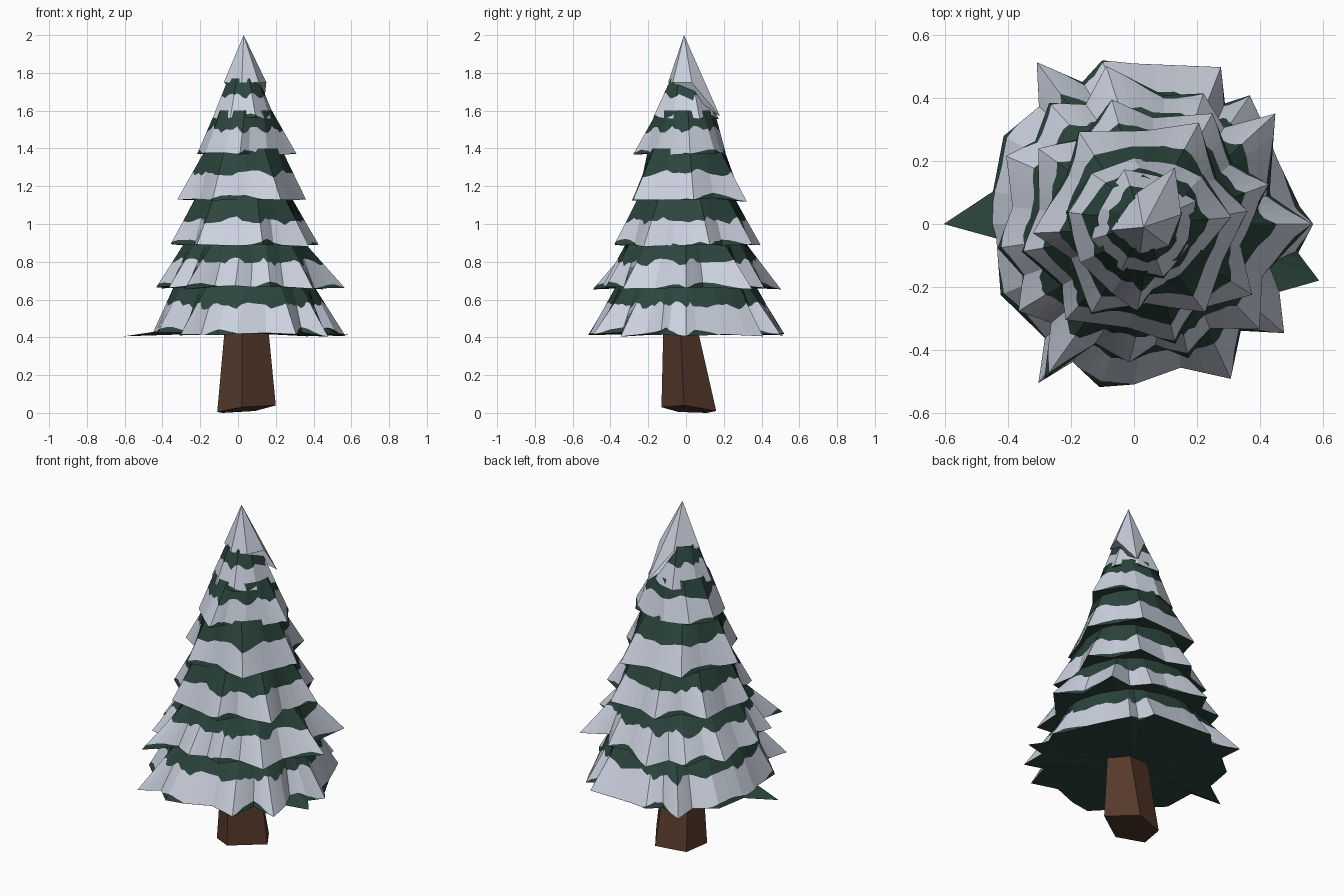
import bpy, bmesh, math, random
from mathutils import Vector

if "Cube" in bpy.data.objects:
    bpy.data.objects.remove(bpy.data.objects["Cube"])

random.seed(4)


def material(name, rgb):
    m = bpy.data.materials.new(name)
    m.diffuse_color = (*rgb, 1)
    m.use_nodes = True
    m.node_tree.nodes["Principled BSDF"].inputs["Base Color"].default_value = m.diffuse_color
    return m


GREEN = material("needle green", (0.025, 0.059, 0.047))
SNOW = material("snow", (0.60, 0.64, 0.74))
BARK = material("bark brown", (0.092, 0.042, 0.024))


def finish(name, bm, mats):
    bmesh.ops.recalc_face_normals(bm, faces=bm.faces)
    me = bpy.data.meshes.new(name)
    bm.to_mesh(me)
    bm.free()
    for m in mats:
        me.materials.append(m)
    ob = bpy.data.objects.new(name, me)
    bpy.context.collection.objects.link(ob)
    return ob


def jagged(n, valley, spike, turn):
    """Rim outline as (angle, radius), alternating tips and valleys."""
    out = []
    for i in range(2 * n):
        a = turn + 180 * i / n + random.uniform(-5, 5)
        r = (valley if i % 2 else spike) * random.uniform(0.94, 1.04)
        out.append((a, r))
    return out


def branch_tier(name, outline, centre, z_rim, z_top, r_top, z_snow, steps=4):
    """Jagged skirt: green at the top, scalloped snow below, green rim patches."""
    mean = sum(r for _, r in outline) / len(outline)
    rim, slope, top = [], [], []
    for a, r in outline:
        c, s = math.cos(math.radians(a)), math.sin(math.radians(a))
        z = z_rim - 0.1 * min(r - mean, 0.05) + random.uniform(-0.008, 0.008)
        rim.append(Vector((centre[0] + r * c, centre[1] + r * s, z)))
        # the longest twigs stick out flat, beyond the end of the slope
        flat = r > 0.6
        e = 0.45 if flat else r
        slope.append(Vector((centre[0] + e * c, centre[1] + e * s, z + (0.02 if flat else 0))))
        top.append(Vector((0.03 + r_top * c, r_top * s, z_top)))
    bm = bmesh.new()
    cols = []
    for i in range(len(rim)):
        j = (i + 1) % len(rim)
        for k in range(steps):
            p, q, w = (ring[i].lerp(ring[j], k / steps) for ring in (top, slope, rim))
            n = len(cols)
            edge = z_snow + 0.012 * math.sin(n * 0.9) + random.uniform(-0.012, 0.012)
            t = (z_top - edge) / (z_top - z_rim)
            patch = 0.004 + 0.14 * max(0, math.sin(n * 0.41) - 0.2) * random.uniform(0.7, 1)
            cols.append([bm.verts.new(v) for v in (p, p.lerp(q, t), p.lerp(q, 1 - patch), w)])
    hub = bm.verts.new((centre[0], centre[1], z_rim + 0.01))
    for a, b in zip(cols, cols[1:] + cols[:1]):
        for row in range(3):
            f = bm.faces.new((a[row], b[row], b[row + 1], a[row + 1]))
            f.material_index = 1 if row == 1 else 0
        bm.faces.new((a[3], b[3], hub))      # underside
    finish(name, bm, (GREEN, SNOW))


# Branch tiers, from the ground up
LOWEST = [(0, .57), (6, .53), (24, .50), (38, .52), (48, .55), (53, .48), (61, .57),
          (90, .51), (101, .53), (110, .48), (121, .60), (129, .48), (146, .50),
          (167, .46), (180, .605), (186, .44), (208, .48), (232, .46), (239, .59),
          (246, .48), (258, .53), (270, .51), (288, .48), (302, .58), (315, .48),
          (324, .59), (335, .51), (343, .615), (350, .53)]
SECOND = [(0, .565), (12, .44), (38, .57), (47, .42), (62, .47), (77, .42), (100, .51),
          (112, .41), (125, .47), (140, .41), (152, .46), (172, .39), (190, .44),
          (205, .39), (217, .46), (230, .41), (240, .57), (252, .40), (268, .44),
          (280, .39), (292, .46), (306, .41), (320, .52), (338, .44)]
FIFTH = [(4, .31), (35, .27), (55, .23), (90, .21), (130, .21), (170, .22), (215, .21),
         (252, .23), (272, .28), (285, .22), (315, .22), (342, .24)]
branch_tier("branch_tier_1", LOWEST, (0, 0), 0.415, 0.69, 0.36, 0.57)
branch_tier("branch_tier_2", SECOND, (0, 0), 0.665, 0.92, 0.305, 0.80)
branch_tier("branch_tier_3", jagged(8, 0.34, 0.41, 12), (0.02, 0.01), 0.89, 1.16, 0.25, 1.02)
branch_tier("branch_tier_4", jagged(6, 0.28, 0.345, 2), (0.035, 0.01), 1.13, 1.40, 0.20, 1.27)
branch_tier("branch_tier_5", FIFTH, (0, 0), 1.37, 1.60, 0.15, 1.50)
branch_tier("branch_tier_6", jagged(4, 0.16, 0.18, 20), (0.03, 0), 1.56, 1.77, 0.085, 1.68, 6)

# Snowy tip, with one long flap at the back
bm = bmesh.new()
apex = bm.verts.new((0.03, -0.01, 2.0))
skirt = [bm.verts.new(p) for p in ((-0.075, -0.02, 1.75), (0.02, -0.095, 1.75), (0.11, -0.07, 1.75),
                                   (0.15, 0.03, 1.75), (0.13, 0.18, 1.57), (0.01, 0.10, 1.75))]
for a, b in zip(skirt, skirt[1:] + skirt[:1]):
    bm.faces.new((apex, a, b))
bm.faces.new(skirt[::-1])
finish("snowy_tip", bm, (SNOW,))

# Crooked five-sided trunk
bm = bmesh.new()
foot = [(-0.11, -0.04, 0.005), (0.02, -0.13, 0.03), (0.20, -0.01, 0.04), (0.09, 0.16, 0.01), (-0.08, 0.11, 0.0)]
head = [(-0.07, -0.05, 0.45), (0.02, -0.12, 0.45), (0.16, -0.03, 0.45), (0.08, 0.06, 0.45), (-0.05, 0.05, 0.45)]
low = [bm.verts.new(p) for p in foot]
high = [bm.verts.new(p) for p in head]
for i in range(5):
    j = (i + 1) % 5
    bm.faces.new((low[i], low[j], high[j], high[i]))
bm.faces.new(low[::-1])
bm.faces.new(high)
finish("trunk", bm, (BARK,))
